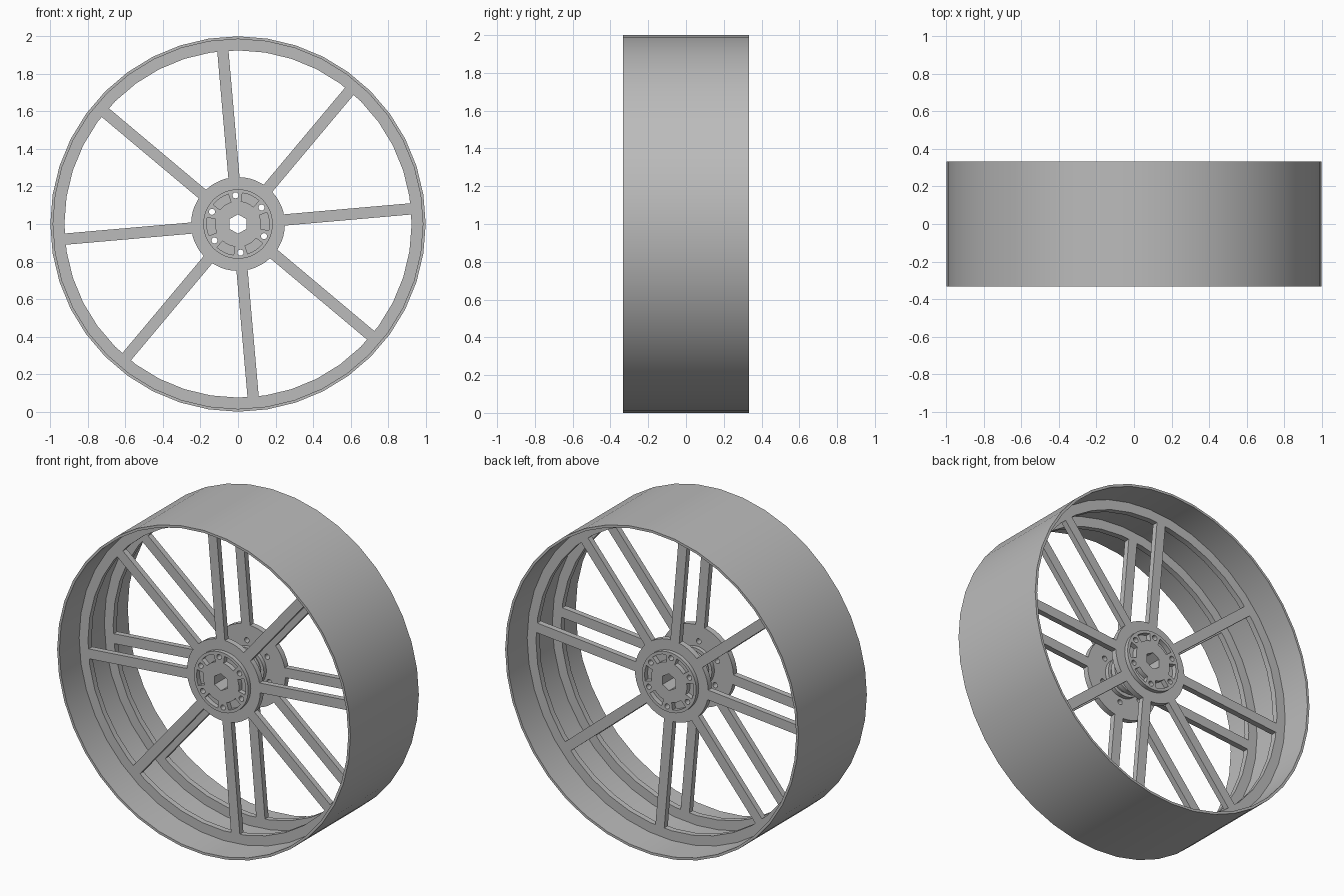
import bpy, bmesh, math
from mathutils import Matrix, Vector

if "Cube" in bpy.data.objects:
    bpy.data.objects.remove(bpy.data.objects["Cube"])

grey = bpy.data.materials.new("satin_grey")
grey.use_nodes = True
COLOUR = (0.5, 0.5, 0.5, 1)
grey.diffuse_color = COLOUR
grey.node_tree.nodes["Principled BSDF"].inputs["Base Color"].default_value = COLOUR

AXLE = Vector((0, 0, 1))          # wheel centre, axle runs along y
FACE_OUT, FACE_IN = 0.14, 0.105   # depth of each spoked face
BOSS = 0.165
RING_IN = 0.925
TURN = math.radians(5)


def make(name, bm):
    bmesh.ops.remove_doubles(bm, verts=bm.verts, dist=1e-5)
    bmesh.ops.recalc_face_normals(bm, faces=bm.faces)
    mesh = bpy.data.meshes.new(name)
    bm.to_mesh(mesh)
    bm.free()
    mesh.materials.append(grey)
    obj = bpy.data.objects.new(name, mesh)
    obj.location = AXLE
    bpy.context.collection.objects.link(obj)
    return obj


def smooth(obj):
    bpy.ops.object.select_all(action='DESELECT')
    obj.select_set(True)
    bpy.context.view_layer.objects.active = obj
    bpy.ops.object.shade_smooth_by_angle(angle=math.radians(30))


def lathe(name, profile, steps):
    """Spin a closed (radius, y) profile round the axle."""
    bm = bmesh.new()
    verts = [bm.verts.new((0, y, r)) for r, y in profile]
    edges = [bm.edges.new((a, b)) for a, b in zip(verts, verts[1:] + verts[:1])]
    bmesh.ops.spin(bm, geom=verts + edges, cent=(0, 0, 0), axis=(0, 1, 0),
                   angle=math.tau, steps=steps, use_merge=True)
    bmesh.ops.dissolve_degenerate(bm, edges=bm.edges, dist=1e-5)
    return make(name, bm)


def prism(bm, outline, y0, y1):
    """Extrude an (x, z) outline along the axle."""
    face = bm.faces.new([bm.verts.new((x, y0, z)) for x, z in outline])
    new = bmesh.ops.extrude_face_region(bm, geom=[face])["geom"]
    moved = [v for v in new if isinstance(v, bmesh.types.BMVert)]
    bmesh.ops.translate(bm, verts=moved, vec=(0, y1 - y0, 0))


def polar(r, a):
    return r * math.cos(a), r * math.sin(a)


def circle(r, n, centre=(0, 0), start=0.0):
    pts = [polar(r, start + math.tau * i / n) for i in range(n)]
    return [(centre[0] + x, centre[1] + z) for x, z in pts]


def cut(obj, bm):
    cutter = make("cutter", bm)
    cutter.hide_render = True
    mod = obj.modifiers.new("cut", 'BOOLEAN')
    mod.operation, mod.solver, mod.object = 'DIFFERENCE', 'EXACT', cutter
    bpy.context.view_layer.objects.active = obj
    bpy.ops.object.modifier_apply(modifier=mod.name)
    bpy.data.objects.remove(cutter)


# Thin outer band
band = lathe("outer_band", [(1, -0.333), (1, 0.333), (0.985, 0.333), (0.985, -0.333)], 40)
smooth(band)

# Hub: raised bosses, flanges and a grooved axle sleeve
half = [(0, BOSS), (0.185, BOSS), (0.185, FACE_OUT), (0.25, FACE_OUT), (0.25, FACE_IN),
        (0.12, FACE_IN), (0.12, 0.08), (0.1, 0.08), (0.1, 0.055), (0.12, 0.055),
        (0.12, 0.025), (0.1, 0.025)]
hub = lathe("hub", half + [(r, -y) for r, y in reversed(half)], 48)

# Hexagonal bore and six bolt holes go right through
bm = bmesh.new()
prism(bm, circle(0.052, 6, start=math.pi / 2), -0.3, 0.3)
for i in range(6):
    spot = polar(0.153, TURN + math.radians(30 + 60 * i))
    prism(bm, circle(0.016, 16, spot), -0.3, 0.3)
cut(hub, bm)

# Curved pockets in both boss faces
bm = bmesh.new()
for side in (-1, 1):
    for i in range(6):
        mid = TURN + math.radians(60 * i)
        sweep = [mid + math.radians(d) for d in (-17, -8, 0, 8, 17)]
        outline = [polar(0.167, a) for a in sweep] + [polar(0.122, a) for a in reversed(sweep)]
        prism(bm, outline, side * 0.135, side * 0.2)
cut(hub, bm)
smooth(hub)

# Two spoked faces: support ring plus eight spokes each
for label, side in (("front", -1), ("back", 1)):
    y0, y1 = side * FACE_IN, side * FACE_OUT
    ring = lathe(label + "_ring", [(0.986, y0), (0.986, y1), (RING_IN, y1), (RING_IN, y0)], 40)
    smooth(ring)
    bm = bmesh.new()
    for i in range(8):
        turn = Matrix.Rotation(TURN + math.tau * i / 8, 2)
        corners = [(0.245, -0.03), (0.93, -0.03), (0.93, 0.03), (0.245, 0.03)]
        prism(bm, [tuple(turn @ Vector(c)) for c in corners], y0, y1)
    make(label + "_spokes", bm)
